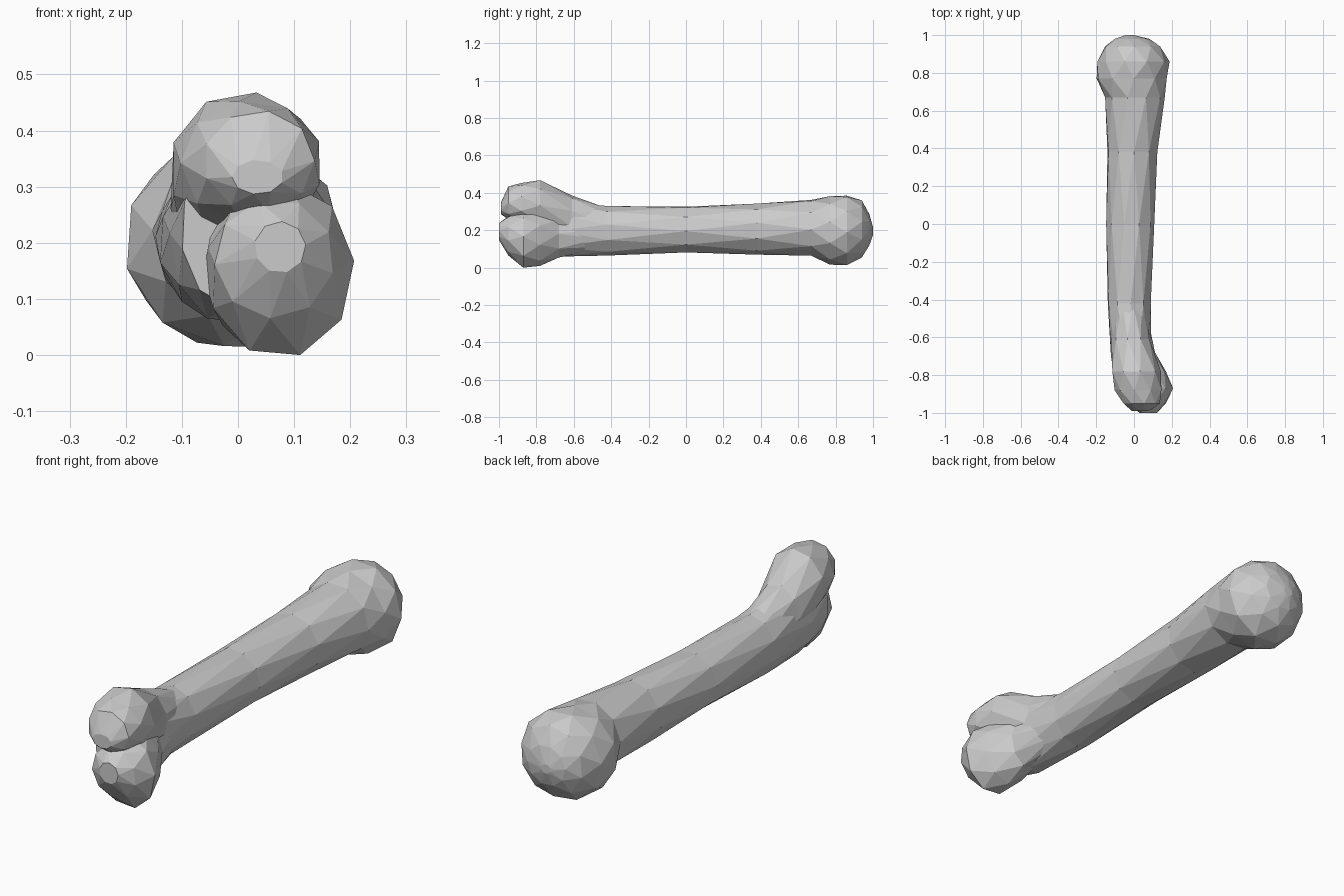
import bpy, bmesh, math

if "Cube" in bpy.data.objects:
    bpy.data.objects.remove(bpy.data.objects["Cube"])


def loft(name, rings, n, turn=0.0):
    """Faceted skin through oval rings (y, x min, x max, z min, z max), half-stepped alternately."""
    bm = bmesh.new()
    loops = []
    for i, (y, x0, x1, z0, z1) in enumerate(rings):
        cx, cz = (x0 + x1) / 2, (z0 + z1) / 2
        rx, rz = (x1 - x0) / 2 * 1.02, (z1 - z0) / 2 * 1.02
        loop = []
        for k in range(n):
            a = math.tau * (k + 0.5 * (i % 2)) / n + turn
            loop.append(bm.verts.new((cx + rx * math.cos(a), y, cz + rz * math.sin(a))))
        loops.append(loop)
    for i in range(len(loops) - 1):
        a, b = loops[i], loops[i + 1]
        for k in range(n):
            m = (k + 1) % n
            if i % 2 == 0:
                tris = ((a[k], a[m], b[k]), (b[k], a[m], b[m]))
            else:
                tris = ((a[k], b[m], b[k]), (a[k], a[m], b[m]))
            for t in tris:
                bm.faces.new(t)
    bm.faces.new(loops[0])
    bm.faces.new(loops[-1])
    bmesh.ops.recalc_face_normals(bm, faces=bm.faces)
    me = bpy.data.meshes.new(name)
    bm.to_mesh(me)
    bm.free()
    ob = bpy.data.objects.new(name, me)
    bpy.context.collection.objects.link(ob)
    return ob


# Shaft flaring into the round back head
bone = loft("bone", [
    (-0.84, -0.10, 0.08, 0.09, 0.36),
    (-0.70, -0.12, 0.09, 0.06, 0.36),
    (-0.42, -0.14, 0.09, 0.07, 0.33),
    (0.00, -0.145, 0.105, 0.083, 0.33),
    (0.38, -0.142, 0.125, 0.075, 0.343),
    (0.67, -0.15, 0.16, 0.065, 0.367),
    (0.77, -0.20, 0.175, 0.022, 0.382),
    (0.86, -0.19, 0.185, 0.015, 0.39),
    (0.94, -0.155, 0.14, 0.06, 0.36),
    (0.98, -0.10, 0.08, 0.12, 0.29),
    (1.00, -0.045, 0.0, 0.18, 0.22)], 10, 0.25)

# Upper front knuckle, its ridge fading into the shaft
upper = loft("upper_knuckle", [
    (-0.99, -0.01, 0.08, 0.29, 0.35),
    (-0.95, -0.06, 0.135, 0.26, 0.437),
    (-0.88, -0.10, 0.15, 0.235, 0.455),
    (-0.78, -0.12, 0.14, 0.20, 0.47),
    (-0.61, -0.118, 0.085, 0.14, 0.388),
    (-0.42, -0.10, 0.06, 0.12, 0.32)], 9, 0.35)

# Lower front knuckle, leaning out to the right
lower = loft("lower_knuckle", [
    (-1.00, 0.03, 0.12, 0.15, 0.24),
    (-0.95, -0.04, 0.17, 0.07, 0.28),
    (-0.87, -0.055, 0.205, 0.00, 0.31),
    (-0.78, -0.06, 0.17, 0.015, 0.31),
    (-0.68, -0.06, 0.11, 0.055, 0.29),
    (-0.48, -0.05, 0.07, 0.10, 0.25)], 9, 0.1)

# Fuse the knuckles into one bone
bpy.context.view_layer.objects.active = bone
for part in (upper, lower):
    mod = bone.modifiers.new("fuse", 'BOOLEAN')
    mod.operation = 'UNION'
    mod.solver = 'EXACT'
    mod.object = part
    bpy.ops.object.modifier_apply(modifier=mod.name)
    bpy.data.objects.remove(part)

# Rest on the ground plane
low = min(v.co.z for v in bone.data.vertices)
for v in bone.data.vertices:
    v.co.z -= low
